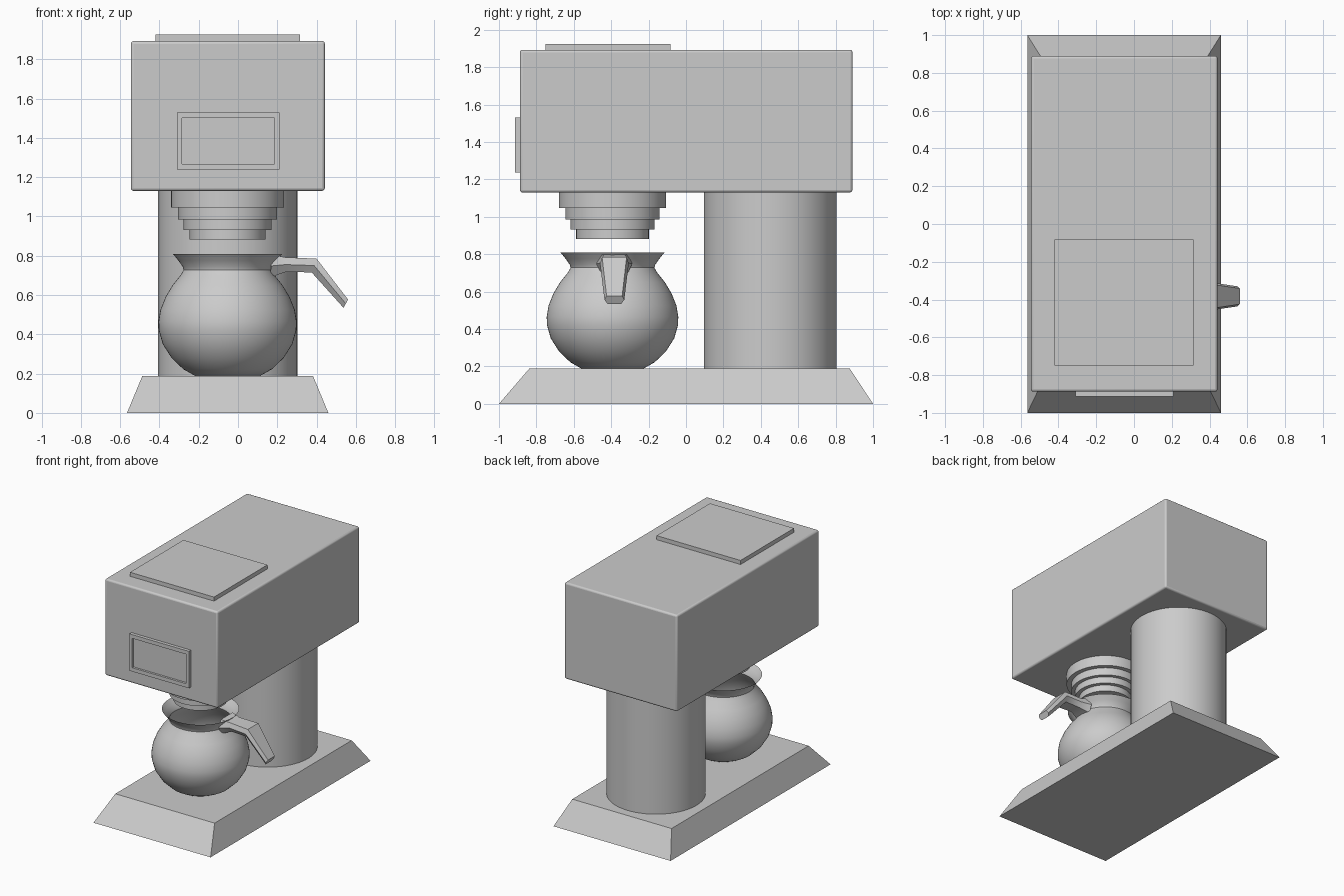
import bpy, bmesh
from math import cos, sin, pi, radians

if "Cube" in bpy.data.objects:
    bpy.data.objects.remove(bpy.data.objects["Cube"])

CX, CY = -0.053, -0.393   # axis of the carafe and brew basket


def finish(name, bm, smooth=True, bevel=0):
    bmesh.ops.recalc_face_normals(bm, faces=bm.faces)
    me = bpy.data.meshes.new(name)
    bm.to_mesh(me)
    bm.free()
    ob = bpy.data.objects.new(name, me)
    bpy.context.collection.objects.link(ob)
    if bevel:
        m = ob.modifiers.new("bevel", 'BEVEL')
        m.width, m.segments = bevel, 3
    if smooth:
        bpy.ops.object.select_all(action='DESELECT')
        ob.select_set(True)
        bpy.context.view_layer.objects.active = ob
        bpy.ops.object.shade_smooth_by_angle(angle=radians(35))
    return ob


def loft(name, rings, caps=(True, True), **kw):
    """Skin a list of equal-length point rings."""
    bm = bmesh.new()
    vs = [[bm.verts.new(p) for p in r] for r in rings]
    n = len(vs[0])
    for a, b in zip(vs, vs[1:]):
        for i in range(n):
            j = (i + 1) % n
            bm.faces.new((a[i], a[j], b[j], b[i]))
    if caps[0]:
        bm.faces.new(vs[0][::-1])
    if caps[1]:
        bm.faces.new(vs[-1])
    return finish(name, bm, **kw)


def rect(x0, x1, y0, y1, z):
    return [(x0, y0, z), (x1, y0, z), (x1, y1, z), (x0, y1, z)]


def rect_front(x0, x1, z0, z1, y):
    return [(x0, y, z0), (x1, y, z0), (x1, y, z1), (x0, y, z1)]


def lathe(name, profile, cx, cy, n=64, **kw):
    rings = [[(cx + r * cos(2 * pi * i / n), cy + r * sin(2 * pi * i / n), z)
              for i in range(n)] for r, z in profile]
    return loft(name, rings, **kw)


# Sloped base
loft("base", [rect(-0.565, 0.46, -1, 1, 0),
              rect(-0.487, 0.382, -0.838, 0.876, 0.188)], smooth=False)

# Rear column
lathe("column", [(0.355, 0.18), (0.355, 1.14)], -0.053, 0.45)

# Upper housing
loft("housing", [rect(-0.545, 0.442, -0.888, 0.89, 1.13),
                 rect(-0.545, 0.442, -0.888, 0.89, 1.893)], bevel=0.014)

# Lid of the water tank
loft("tank_lid", [rect(-0.42, 0.315, -0.75, -0.082, 1.88),
                  rect(-0.42, 0.315, -0.75, -0.082, 1.925)], smooth=False)

# Front control panel with a recessed face
loft("control_panel", [rect_front(-0.31, 0.21, 1.238, 1.53, -0.88),
                       rect_front(-0.31, 0.21, 1.238, 1.53, -0.914),
                       rect_front(-0.286, 0.186, 1.268, 1.5, -0.914),
                       rect_front(-0.286, 0.186, 1.268, 1.5, -0.897)],
     smooth=False)

# Stepped brew basket
tiers = [(0.287, 1.14, 1.046), (0.252, 1.046, 0.985),
         (0.224, 0.985, 0.932), (0.194, 0.932, 0.882)]
lathe("brew_basket", [p for r, z1, z0 in tiers for p in ((r, z1), (r, z0))], CX, CY)

# Glass carafe, open at the rim
lathe("carafe", [(0.165, 0.188), (0.225, 0.222), (0.285, 0.279), (0.33, 0.35),
                 (0.35, 0.42), (0.352, 0.465), (0.342, 0.525), (0.316, 0.59),
                 (0.28, 0.65), (0.24, 0.7), (0.224, 0.728), (0.228, 0.743),
                 (0.25, 0.775), (0.277, 0.808)], CX, CY, caps=(True, False))

# Carafe handle: top point, bottom point and half widths of each section
sections = [((0.17, 0.806), (0.165, 0.69), 0.092, 0.085),
            ((0.24, 0.792), (0.245, 0.718), 0.072, 0.055),
            ((0.40, 0.785), (0.375, 0.715), 0.082, 0.06),
            ((0.56, 0.577), (0.537, 0.535), 0.052, 0.046)]
rings = []
for (tx, tz), (bx, bz), wt, wb in sections:
    mx, mz, wm = (tx + bx) / 2, (tz + bz) / 2, (wt + wb) / 2 * 1.08
    half = [(tx, wt * 0.8, tz), (mx, wm, mz), (bx, wb * 0.8, bz)]
    rings.append([(x, CY + 0.01 + w, z) for x, w, z in half] +
                 [(x, CY + 0.01 - w, z) for x, w, z in half[::-1]])
loft("carafe_handle", rings)
